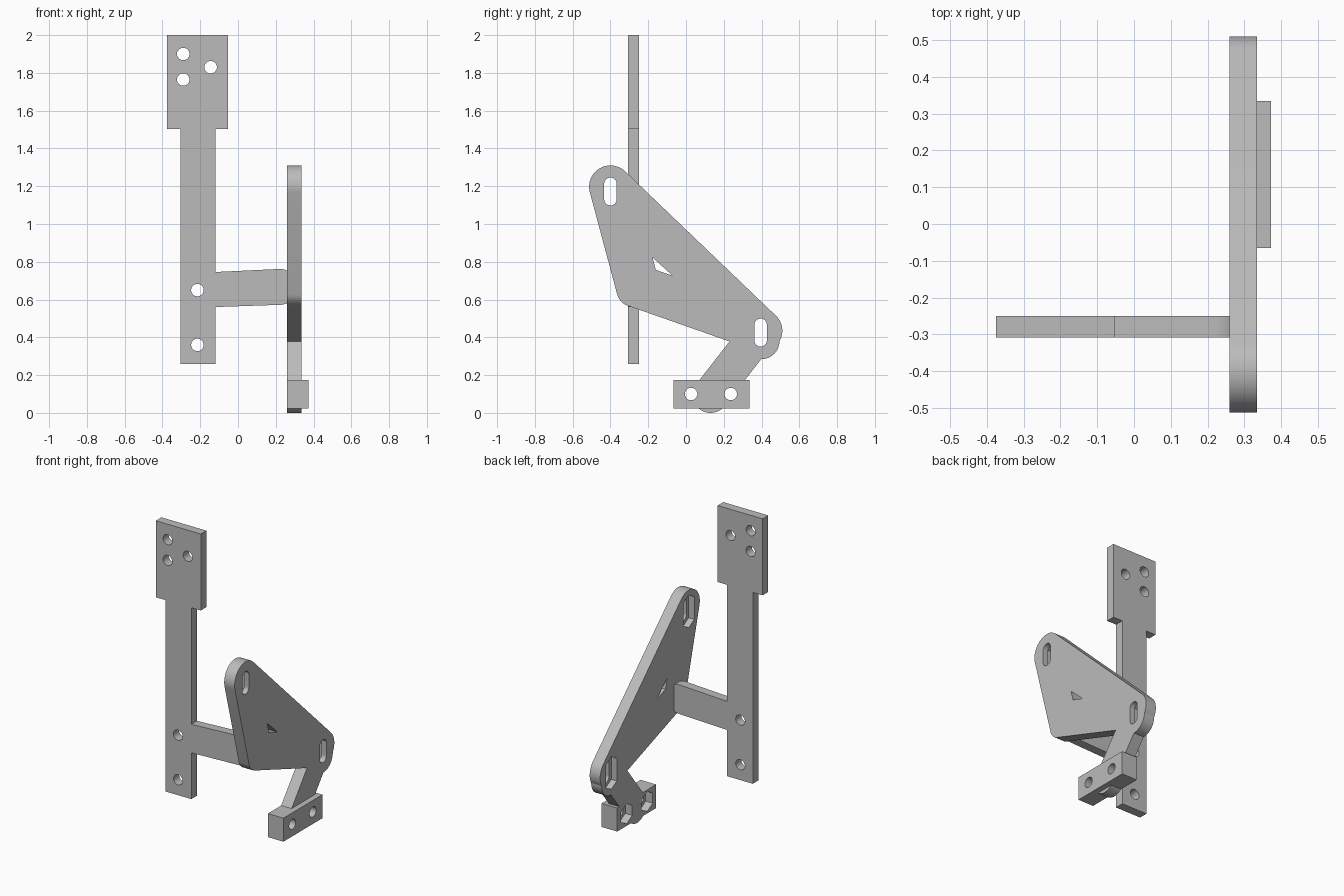
import bpy, bmesh, math
from mathutils import Vector
from mathutils.geometry import convex_hull_2d

cube = bpy.data.objects.get("Cube")
if cube:
    bpy.data.objects.remove(cube, do_unlink=True)

GREY = (0.5, 0.5, 0.5, 1)
grey = bpy.data.materials.new("plain_grey")
grey.use_nodes = True
grey.diffuse_color = GREY
grey.node_tree.nodes["Principled BSDF"].inputs["Base Color"].default_value = GREY


def ring(u, v, r, n=64):
    """Regular polygon with a vertex pointing up."""
    return [(u + r * math.sin(2 * math.pi * i / n), v + r * math.cos(2 * math.pi * i / n))
            for i in range(n)]


def hull(*outlines):
    pts = [Vector(p) for o in outlines for p in o]
    return [tuple(pts[i]) for i in convex_hull_2d(pts)]


def rect(u0, u1, v0, v1):
    return [(u0, v0), (u1, v0), (u1, v1), (u0, v1)]


def prism(name, outline, axis, lo, hi):
    """Extrude a side (axis x) or front (axis y) outline from lo to hi."""
    def place(p, d):
        return (d, p[0], p[1]) if axis == "x" else (p[0], d, p[1])
    bm = bmesh.new()
    a = [bm.verts.new(place(p, lo)) for p in outline]
    b = [bm.verts.new(place(p, hi)) for p in outline]
    bm.faces.new(a)
    bm.faces.new(b[::-1])
    for i in range(len(a)):
        j = (i + 1) % len(a)
        bm.faces.new((a[i], b[i], b[j], a[j]))
    bmesh.ops.recalc_face_normals(bm, faces=bm.faces[:])
    mesh = bpy.data.meshes.new(name)
    bm.to_mesh(mesh)
    bm.free()
    mesh.materials.append(grey)
    ob = bpy.data.objects.new(name, mesh)
    bpy.context.collection.objects.link(ob)
    return ob


def combine(base, tool, operation):
    mod = base.modifiers.new("combine", "BOOLEAN")
    mod.operation, mod.solver, mod.object = operation, "EXACT", tool
    bpy.ops.object.select_all(action="DESELECT")
    bpy.context.view_layer.objects.active = base
    base.select_set(True)
    bpy.ops.object.modifier_apply(modifier=mod.name)
    bpy.data.objects.remove(tool, do_unlink=True)


def finish(ob):
    bpy.ops.object.select_all(action="DESELECT")
    bpy.context.view_layer.objects.active = ob
    ob.select_set(True)
    bpy.ops.object.shade_smooth_by_angle(angle=math.radians(25))


HOLE, NUT = 0.033, 0.065

# Upright post with wide head and sideways arm
F, B = -0.308, -0.25
post = [(-0.305, 0.26), (-0.12, 0.26), (-0.12, 1.503), (-0.052, 1.503),
        (-0.052, 2), (-0.375, 2), (-0.375, 1.503), (-0.305, 1.503)]
bracket = prism("upright_bracket", post, "y", F, B)
cross = hull(rect(-0.2, -0.19, 0.558, 0.742), ring(0.22, 0.667, 0.095))
combine(bracket, prism("cross_arm", cross, "y", F, B), "UNION")
for x, z in [(-0.29, 1.9), (-0.145, 1.83), (-0.29, 1.765), (-0.215, 0.65), (-0.215, 0.36)]:
    combine(bracket, prism("hole", ring(x, z, HOLE), "y", F - 0.1, B + 0.1), "DIFFERENCE")
finish(bracket)

# Rounded triangular side plate with lower lobe, slanted arm and mounting block
L, R, OUT = 0.26, 0.335, 0.372
plate = prism("side_plate", hull(ring(-0.4, 1.197, 0.113), ring(0.4, 0.435, 0.11),
                                 ring(-0.278, 0.652, 0.09)), "x", L, R)
lobe = hull(ring(0.4, 0.435, 0.1), ring(0.4, 0.38, 0.095))
arm = hull(ring(0.13, 0.095, 0.095), ring(0.36, 0.39, 0.095))
combine(plate, prism("lobe", lobe, "x", L, R), "UNION")
combine(plate, prism("slanted_arm", arm, "x", L, R), "UNION")
combine(plate, prism("mounting_block", rect(-0.065, 0.335, 0.022, 0.175), "x", L, OUT), "UNION")

# Adjustment slots with nut channels on the inner face
for y, z in [(-0.4, 1.172), (0.395, 0.425)]:
    for r, n, depth in [(HOLE, 64, 0.2), (NUT, 6, 0.04)]:
        slot = hull(ring(y, z - 0.041, r, n), ring(y, z + 0.041, r, n))
        combine(plate, prism("slot", slot, "x", L - 0.1, L + depth), "DIFFERENCE")

# Block holes with hexagonal nut pockets
for y in (0.027, 0.237):
    for r, n, depth in [(HOLE, 64, 0.2), (NUT, 6, 0.05)]:
        combine(plate, prism("hole", ring(y, 0.1, r, n), "x", L - 0.1, L + depth), "DIFFERENCE")

# Small triangular window
window = [(-0.177, 0.823), (-0.16, 0.757), (-0.072, 0.727)]
combine(plate, prism("window", window, "x", L - 0.1, R + 0.1), "DIFFERENCE")
finish(plate)
